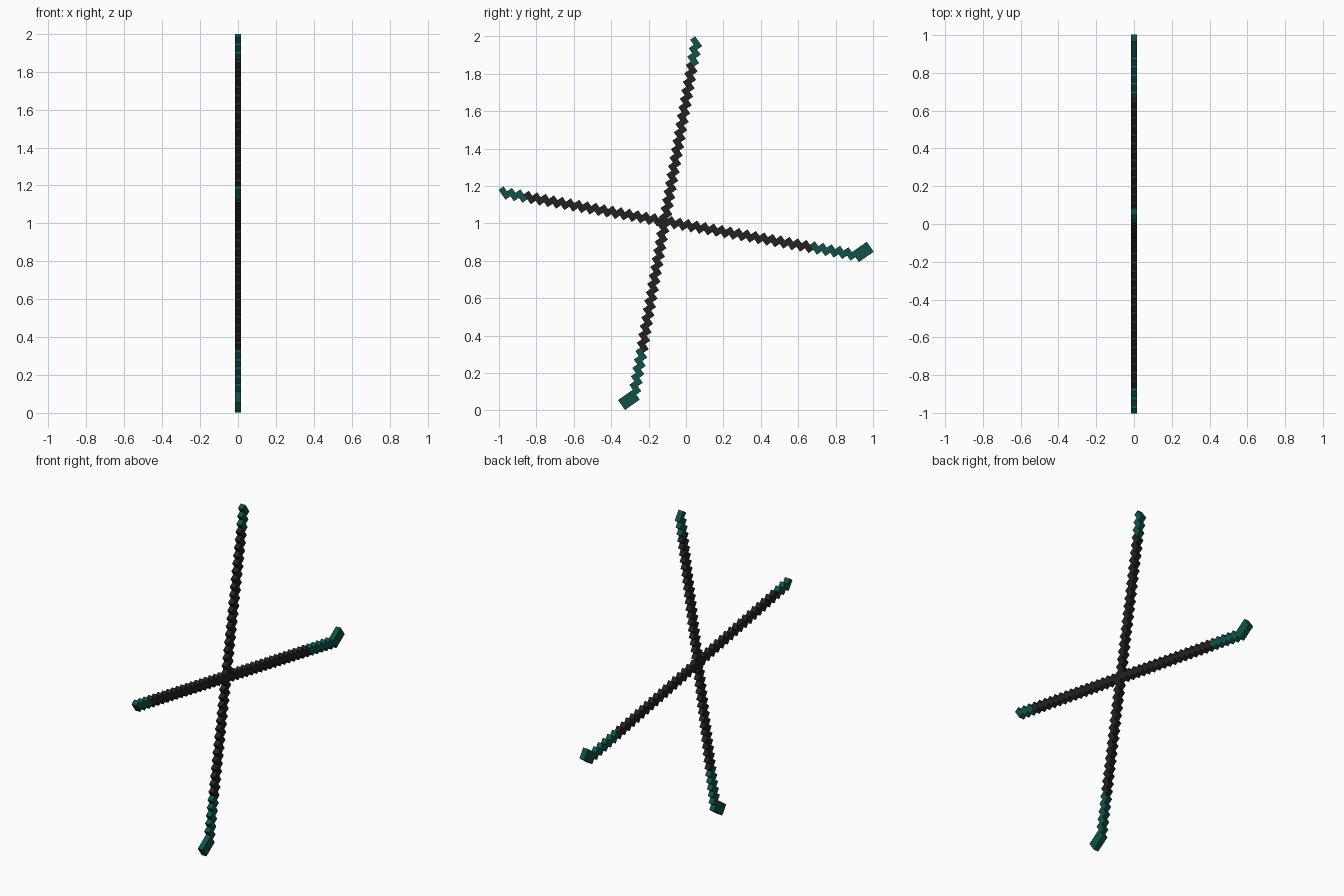
import bpy, bmesh, math

if "Cube" in bpy.data.objects:
    bpy.data.objects.remove(bpy.data.objects["Cube"])

P = 0.0323                      # size of one square step
C, S = math.cos(math.radians(35)), math.sin(math.radians(35))


def material(name, rgb):
    m = bpy.data.materials.new(name)
    m.diffuse_color = (*rgb, 1)
    m.use_nodes = True
    m.node_tree.nodes["Principled BSDF"].inputs["Base Color"].default_value = m.diffuse_color
    return m


DARK = material("charcoal", (0.017, 0.0155, 0.016))
TEAL = material("deep teal", (0.006, 0.082, 0.066))


def plate(name, outline, origin, flip, mat):
    """Extrude a (u, v) outline along x; the grid is tilted 35 degrees in y-z."""
    bm = bmesh.new()
    verts = []
    for u, v in outline:
        u *= flip
        verts.append(bm.verts.new((-P / 2,
                                   origin[0] + P * (u * C - v * S),
                                   origin[1] + P * (u * S + v * C))))
    face = bm.faces.new(verts)
    ext = bmesh.ops.extrude_face_region(bm, geom=[face], use_keep_orig=True)
    new = [g for g in ext["geom"] if isinstance(g, bmesh.types.BMVert)]
    bmesh.ops.translate(bm, verts=new, vec=(P, 0, 0))
    bmesh.ops.recalc_face_normals(bm, faces=bm.faces[:])
    bmesh.ops.triangulate(bm, faces=[f for f in bm.faces if len(f.verts) > 4])
    me = bpy.data.meshes.new(name)
    bm.to_mesh(me)
    bm.free()
    me.materials.append(mat)
    ob = bpy.data.objects.new(name, me)
    bpy.context.collection.objects.link(ob)


def stairs(first, last):
    """Outline of a diagonal staircase, each step one wide and two tall."""
    upper, lower = [], []
    for k in range(first, last):
        upper += [(1 - k, 1 - k), (-k, 1 - k)]
        lower += [(1 - k, -1 - k), (-k, -1 - k)]
    return upper + lower[::-1]


# The two crossed rods mirror each other in the tilted grid
for label, origin, flip in (("upright", (0.041, 1.955), 1),
                            ("level", (-0.957, 1.171), -1)):
    plate(label + "_rod_tip", stairs(0, 3), origin, flip, TEAL)
    plate(label + "_rod_shaft", stairs(3, 37), origin, flip, DARK)
    plate(label + "_rod_grip", stairs(37, 42), origin, flip, TEAL)
    # wider block at the grip end
    plate(label + "_rod_pommel", [(-44, -43), (-41, -43), (-41, -41), (-44, -41)],
          origin, flip, TEAL)
